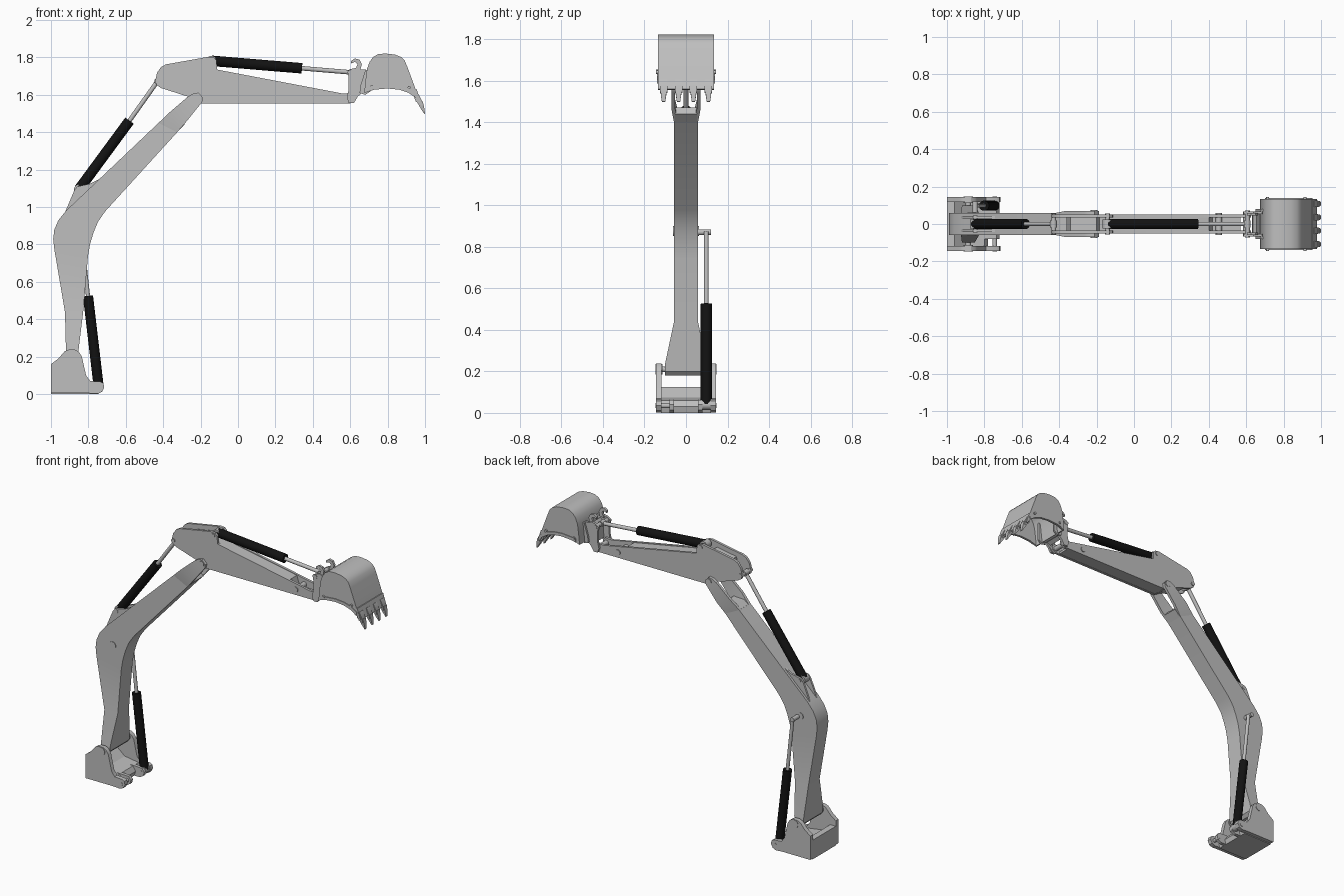
import bpy, bmesh, math
from mathutils import Vector

if "Cube" in bpy.data.objects:
    bpy.data.objects.remove(bpy.data.objects["Cube"])


def material(name, v):
    m = bpy.data.materials.new(name)
    m.use_nodes = True
    m.diffuse_color = (v, v, v, 1)
    m.node_tree.nodes["Principled BSDF"].inputs["Base Color"].default_value = (v, v, v, 1)
    return m


GREY = material("steel grey", 0.52)
BLACK = material("cylinder black", 0.006)


def finish(name, bm, mat=GREY, smooth=True):
    bmesh.ops.recalc_face_normals(bm, faces=bm.faces)
    me = bpy.data.meshes.new(name)
    bm.to_mesh(me)
    bm.free()
    me.materials.append(mat)
    ob = bpy.data.objects.new(name, me)
    bpy.context.collection.objects.link(ob)
    if smooth:
        bpy.ops.object.select_all(action="DESELECT")
        ob.select_set(True)
        bpy.context.view_layer.objects.active = ob
        bpy.ops.object.shade_smooth_by_angle(angle=math.radians(30))
    return ob


def plate(name, pts, y0, y1, mat=GREY):
    """Extrude an x-z outline from y0 to y1."""
    bm = bmesh.new()
    f = bm.faces.new([bm.verts.new((x, y0, z)) for x, z in pts])
    r = bmesh.ops.extrude_face_region(bm, geom=[f])
    bmesh.ops.translate(bm, vec=(0, y1 - y0, 0),
                        verts=[v for v in r["geom"] if isinstance(v, bmesh.types.BMVert)])
    return finish(name, bm, mat)


def plates(name, pts, y0, y1):
    """Mirrored pair of plates."""
    plate(name + "_left", pts, y0, y1)
    plate(name + "_right", pts, -y1, -y0)


def loft(name, rows):
    """Rows of (xa, za, xb, zb, y0, y1) bridged into one beam."""
    bm = bmesh.new()
    rings = [[bm.verts.new(c) for c in ((xa, y0, za), (xa, y1, za), (xb, y1, zb), (xb, y0, zb))]
             for xa, za, xb, zb, y0, y1 in rows]
    for p, q in zip(rings, rings[1:]):
        for i in range(4):
            j = (i + 1) % 4
            bm.faces.new((p[i], p[j], q[j], q[i]))
    bm.faces.new(rings[0])
    bm.faces.new(rings[-1])
    return finish(name, bm)


def rod(name, a, b, r, mat=GREY, seg=24):
    a, b = Vector(a), Vector(b)
    bm = bmesh.new()
    bmesh.ops.create_cone(bm, cap_ends=True, segments=seg, radius1=r, radius2=r, depth=(b - a).length)
    q = (b - a).to_track_quat("Z", "Y")
    for v in bm.verts:
        v.co = q @ v.co + (a + b) / 2
    return finish(name, bm, mat)


def pin(name, x, z, r, w, y=0):
    rod(name, (x, y - w, z), (x, y + w, z), r)


def cylinder(name, foot, mid, tip, y, r, rr, eye=True):
    """Hydraulic cylinder: black barrel, rod, and eyes at the ends."""
    p = [Vector((x, y, z)) for x, z in (foot, mid, tip)]
    rod(name + "_barrel", p[0], p[1], r, BLACK)
    rod(name + "_rod", p[1], p[2], rr)
    pin(name + "_foot_eye", *foot, r * 0.95, 0.024, y)
    if eye:
        pin(name + "_rod_eye", *tip, 0.018, 0.02, y)


# Base bracket: side plates, floor block and clevis lugs
side = [(-1, 0.005), (-0.8, 0.005), (-0.75, 0.002), (-0.728, 0.012), (-0.715, 0.035), (-0.72, 0.058),
        (-0.735, 0.066), (-0.79, 0.07), (-0.812, 0.1), (-0.835, 0.2), (-0.85, 0.225), (-0.872, 0.238),
        (-0.905, 0.238), (-0.928, 0.228), (-0.96, 0.19), (-1, 0.16)]
plates("base_side", side, 0.117, 0.145)
plate("base_floor", [(-1, 0.0), (-0.79, 0.0), (-0.78, 0.03), (-0.8, 0.06), (-0.9, 0.075),
                     (-0.96, 0.125), (-1, 0.125)], -0.12, 0.12)
lug = [(-0.82, 0.0), (-0.75, 0.0), (-0.725, 0.015), (-0.718, 0.04), (-0.735, 0.062), (-0.82, 0.065)]
plates("base_lug", lug, 0.058, 0.08)
for s in (-1, 1):
    pin("base_pivot_boss", -0.886, 0.21, 0.026, 0.018, s * 0.13)
    pin("base_clevis_pin", -0.745, 0.035, 0.012, 0.045, s * 0.102)

# Main boom: flared foot, bent beam
W = 0.058
beam = [(-0.897, 0.18, -0.875, 0.18, 0.1), (-0.916, 0.2, -0.856, 0.2, 0.1), (-0.92, 0.24, -0.852, 0.24, 0.1),
        (-0.925, 0.438, -0.828, 0.438, W), (-0.982, 0.774, -0.802, 0.74, W), (-0.988, 0.83, -0.79, 0.805, W),
        (-0.982, 0.88, -0.772, 0.865, W), (-0.96, 0.93, -0.748, 0.922, W), (-0.918, 0.982, -0.71, 0.977, W),
        (-0.425, 1.45, -0.325, 1.4, W)]
loft("boom", [(a, b, c, d, -w, w) for a, b, c, d, w in beam])
pin("boom_foot_pin", -0.886, 0.21, 0.014, 0.148)
# Forked top end of the boom
prong = [(-0.425, 1.45, -0.325, 1.4, 0.038, W), (-0.365, 1.507, -0.272, 1.462, 0.052, 0.07),
         (-0.267, 1.591, -0.205, 1.545, 0.052, 0.07), (-0.24, 1.607, -0.192, 1.56, 0.052, 0.07),
         (-0.212, 1.612, -0.187, 1.585, 0.052, 0.07)]
loft("boom_prong_left", prong)
loft("boom_prong_right", [(a, b, c, d, -f, -e) for a, b, c, d, e, f in prong])
plate("boom_fork_floor", [(-0.43, 1.445), (-0.325, 1.4), (-0.285, 1.44), (-0.31, 1.47), (-0.39, 1.47)],
      -0.053, 0.053)
pin("boom_stick_pin", -0.214, 1.585, 0.018, 0.074)
pin("boom_middle_boss", -0.865, 0.875, 0.024, 0.062)
pin("lift_rod_pin", -0.85, 0.87, 0.014, 0.05, 0.07)
# Foot bracket of the arm cylinder
plates("boom_bracket", [(-0.93, 0.96), (-0.72, 1.16), (-0.79, 1.125), (-0.835, 1.115), (-0.86, 1.11),
                        (-0.875, 1.09)], 0.029, 0.042)
pin("boom_bracket_pin", -0.848, 1.095, 0.012, 0.046)

# Stick: full-height cheeks around a lower core
cheek = [(-0.443, 1.675), (-0.432, 1.72), (-0.41, 1.75), (-0.385, 1.763), (-0.16, 1.803), (-0.13, 1.8),
         (-0.115, 1.785), (-0.112, 1.735), (0.56, 1.607), (0.61, 1.61), (0.625, 1.595), (0.625, 1.57),
         (0.6, 1.554), (-0.2, 1.554), (-0.25, 1.585), (-0.41, 1.636), (-0.435, 1.652)]
plates("stick_cheek", cheek, 0.036, 0.052)
plate("stick_core", [(-0.36, 1.62), (-0.34, 1.74), (-0.2, 1.765), (-0.185, 1.735), (-0.11, 1.73),
                     (0.4, 1.634), (0.42, 1.575), (0.57, 1.57), (0.57, 1.556), (-0.2, 1.556), (-0.25, 1.587)],
      -0.037, 0.037)
for n, x, z, r, w in (("rear", -0.43, 1.673, 0.013, 0.057), ("top", -0.142, 1.782, 0.013, 0.057),
                      ("link", 0.454, 1.59, 0.017, 0.058), ("tip", 0.6, 1.58, 0.016, 0.066)):
    pin("stick_" + n + "_pin", x, z, r, w)

# Hydraulic cylinders
cylinder("arm_cylinder", (-0.85, 1.095), (-0.58, 1.462), (-0.43, 1.673), 0, 0.028, 0.012)
cylinder("bucket_cylinder", (-0.142, 1.782), (0.342, 1.742), (0.605, 1.72), 0, 0.028, 0.012)
cylinder("lift_cylinder", (-0.745, 0.04), (-0.802, 0.525), (-0.84, 0.872), 0.098, 0.027, 0.011, False)

# Quick coupler with hooks
plates("coupler_plate", [(0.585, 1.725), (0.61, 1.74), (0.64, 1.745), (0.655, 1.735), (0.685, 1.735),
                         (0.69, 1.7), (0.672, 1.66), (0.672, 1.62), (0.64, 1.59), (0.62, 1.557),
                         (0.592, 1.557), (0.582, 1.585), (0.592, 1.63), (0.592, 1.69)], 0.053, 0.068)
plate("coupler_block", [(0.63, 1.6), (0.665, 1.62), (0.675, 1.7), (0.655, 1.725), (0.635, 1.7)], -0.055, 0.055)
plates("coupler_hook", [(0.625, 1.73), (0.655, 1.735), (0.662, 1.765), (0.65, 1.788), (0.625, 1.795),
                        (0.605, 1.782), (0.605, 1.768), (0.625, 1.776), (0.64, 1.765)], 0.045, 0.06)
pin("coupler_top_pin", 0.607, 1.72, 0.013, 0.072)
pin("coupler_bucket_pin", 0.665, 1.625, 0.014, 0.08)
plates("bucket_ear", [(0.65, 1.61), (0.68, 1.6), (0.71, 1.62), (0.71, 1.74), (0.68, 1.73), (0.655, 1.65)],
       0.068, 0.08)

# Bucket: bent shell, side plates, lip and teeth
outer = [(0.675, 1.61), (0.682, 1.68), (0.69, 1.74), (0.703, 1.775), (0.722, 1.802), (0.75, 1.818), (0.79, 1.821),
         (0.84, 1.815), (0.872, 1.802), (0.892, 1.782), (0.905, 1.75), (0.935, 1.67), (0.955, 1.615), (0.968, 1.57)]
inner = [(x + (0.79 - x) * 0.07, z - 0.012 * (z > 1.65)) for x, z in outer]
plate("bucket_shell", outer + inner[::-1], -0.132, 0.132)
mouth = [(0.968, 1.57), (0.945, 1.59), (0.91, 1.612), (0.86, 1.628), (0.8, 1.634), (0.73, 1.628)]
plates("bucket_side", outer + mouth[1:], 0.124, 0.134)
plates("bucket_side_edge", [(0.7, 1.62), (0.73, 1.628), (0.8, 1.634), (0.86, 1.628), (0.91, 1.612), (0.95, 1.585),
                            (0.955, 1.605), (0.915, 1.632), (0.86, 1.648), (0.8, 1.653), (0.7, 1.645)],
       0.13, 0.139)
for x, z in ((0.715, 1.645), (0.915, 1.64)):
    for s in (-1, 1):
        pin("bucket_bolt", x, z, 0.008, 0.006, s * 0.138)
plate("bucket_lip", [(0.938, 1.63), (0.955, 1.63), (0.978, 1.56), (0.966, 1.555)], -0.134, 0.134)
for i in range(4):
    y = -0.108 + i * 0.072
    plate("tooth_holder", [(0.935, 1.605), (0.965, 1.605), (0.985, 1.565), (0.985, 1.54), (0.95, 1.565)],
          y - 0.018, y + 0.018)
    loft("tooth", [(0.958, 1.56, 0.988, 1.565, y - 0.016, y + 0.016), (0.975, 1.53, 0.995, 1.535, y - 0.013, y + 0.013),
                   (0.996, 1.498, 1.0, 1.5, y - 0.008, y + 0.008)])
